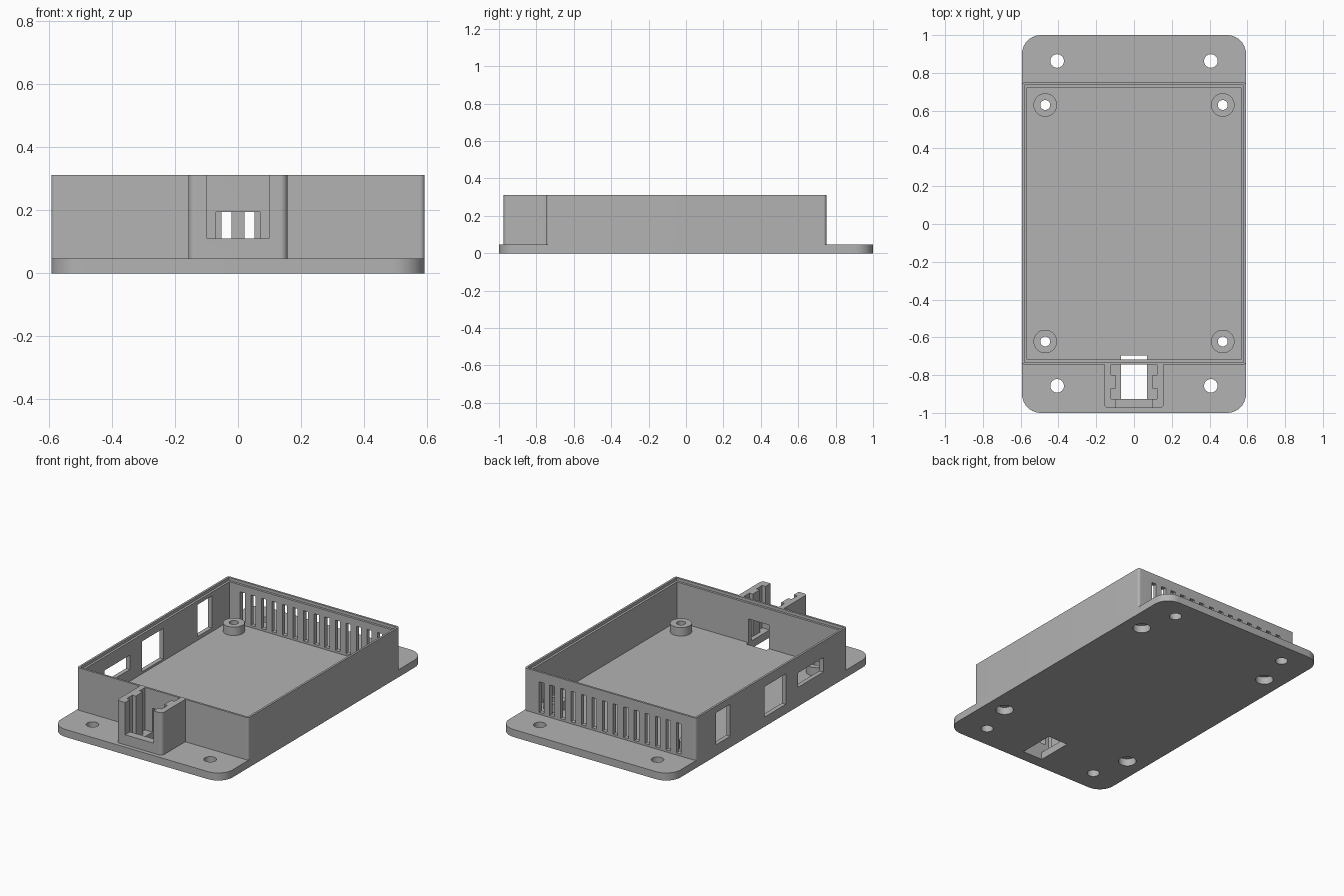
import bpy
import bmesh
import math

if "Cube" in bpy.data.objects:
    bpy.data.objects.remove(bpy.data.objects["Cube"])

grey = bpy.data.materials.new("plain grey")
grey.use_nodes = True
colour = (0.45, 0.45, 0.45, 1)
grey.diffuse_color = colour
grey.node_tree.nodes["Principled BSDF"].inputs["Base Color"].default_value = colour

HALF_X = 0.593
PLATE = 0.047
TOP = 0.312
BACK, FRONT = 0.75, -0.745


def prism(name, outline, z0, z1):
    """Extrude a flat counter-clockwise outline from z0 to z1."""
    bm = bmesh.new()
    face = bm.faces.new([bm.verts.new((x, y, z0)) for x, y in outline])
    side = bmesh.ops.extrude_face_region(bm, geom=[face])
    verts = [v for v in side["geom"] if isinstance(v, bmesh.types.BMVert)]
    bmesh.ops.translate(bm, verts=verts, vec=(0, 0, z1 - z0))
    bmesh.ops.recalc_face_normals(bm, faces=bm.faces)
    mesh = bpy.data.meshes.new(name)
    bm.to_mesh(mesh)
    bm.free()
    obj = bpy.data.objects.new(name, mesh)
    bpy.context.collection.objects.link(obj)
    mesh.materials.append(grey)
    return obj


def box(x0, x1, y0, y1, z0, z1, name="cutter"):
    return prism(name, [(x0, y0), (x1, y0), (x1, y1), (x0, y1)], z0, z1)


def rounded(name, x0, x1, y0, y1, z0, z1, front_r, back_r):
    """Box with rounded vertical corners; a zero radius leaves them square."""
    outline = []
    corners = [(x0, y0, 1, 1, front_r, 180), (x1, y0, -1, 1, front_r, 270),
               (x1, y1, -1, -1, back_r, 0), (x0, y1, 1, -1, back_r, 90)]
    for x, y, sx, sy, r, start in corners:
        steps = 10 if r else 0
        for i in range(steps + 1):
            a = math.radians(start + 90 * i / max(steps, 1))
            outline.append((x + sx * r + r * math.cos(a), y + sy * r + r * math.sin(a)))
    return prism(name, outline, z0, z1)


def cylinder(x, y, r, z0, z1, name="cutter"):
    turn = [math.tau * i / 32 for i in range(32)]
    return prism(name, [(x + r * math.cos(a), y + r * math.sin(a)) for a in turn], z0, z1)


def cut(obj, cutter):
    mod = obj.modifiers.new("cut", "BOOLEAN")
    mod.operation = "DIFFERENCE"
    mod.solver = "EXACT"
    mod.object = cutter
    bpy.context.view_layer.objects.active = obj
    bpy.ops.object.modifier_apply(modifier=mod.name)
    bpy.data.objects.remove(cutter)


# Base plate with flange holes, screw head recesses and a cable slot
plate = rounded("base_plate", -HALF_X, HALF_X, -1, 1, 0, PLATE, 0.1, 0.1)
posts = [(sx * 0.47, y) for sx in (-1, 1) for y in (-0.622, 0.63)]
for x, y in posts:
    cut(plate, cylinder(x, y, 0.052, -0.1, 0.1))
for sx in (-1, 1):
    for y in (-0.857, 0.863):
        cut(plate, cylinder(sx * 0.407, y, 0.036, -0.1, 0.1))
cut(plate, box(-0.07, 0.07, -0.926, -0.695, -0.1, 0.1))

# Case walls with a stepped rim
walls = rounded("case_walls", -HALF_X, HALF_X, FRONT, BACK, PLATE, TOP, 0.015, 0.015)
for thick, low in ((0.027, 0), (0.013, TOP - 0.018)):
    cut(walls, box(thick - HALF_X, HALF_X - thick, FRONT + thick, BACK - thick, low, 0.5))

# Port windows in the right wall
for y0, y1, z0, z1 in ((0.41, 0.55, 0.07, 0.27), (-0.14, 0.07, 0.06, 0.25),
                       (-0.51, -0.26, 0.12, 0.21)):
    cut(walls, box(-0.7, -0.5, y0, y1, z0, z1))

# Vent slots in the back wall
for i in range(14):
    x = -0.475 + 0.95 * i / 13
    cut(walls, box(x - 0.016, x + 0.016, 0.68, 0.8, 0.06, 0.25))

# Cable opening in the front wall
cut(walls, box(-0.07, 0.07, -0.8, -0.68, 0, 0.195))

# Connector holder with a ribbed channel, open at the front above a low sill
holder = rounded("connector_holder", -0.157, 0.157, -0.975, FRONT, PLATE, TOP, 0.022, 0)
cut(holder, box(-0.098, 0.098, -1.1, -0.7, 0.11, 0.5))
cut(holder, box(-0.098, 0.098, -0.926, -0.7, 0, 0.5))
for y0, y1 in ((-0.926, -0.87), (-0.80, -0.7)):
    cut(holder, box(-0.121, 0.121, y0, y1, 0, 0.5))

# Hollow standoffs, reaching into the plate with a recess for the screw head
standoffs = []
for i, (x, y) in enumerate(posts):
    post = cylinder(x, y, 0.062, PLATE, 0.1, f"standoff_{i + 1}")
    cut(post, cylinder(x, y, 0.026, 0, 0.2))
    standoffs.append(post)

# Smooth the rounded corners and holes, keep the edges sharp
for obj in [plate, walls, holder] + standoffs:
    bpy.ops.object.select_all(action="DESELECT")
    obj.select_set(True)
    bpy.context.view_layer.objects.active = obj
    bpy.ops.object.shade_smooth_by_angle(angle=math.radians(30))
